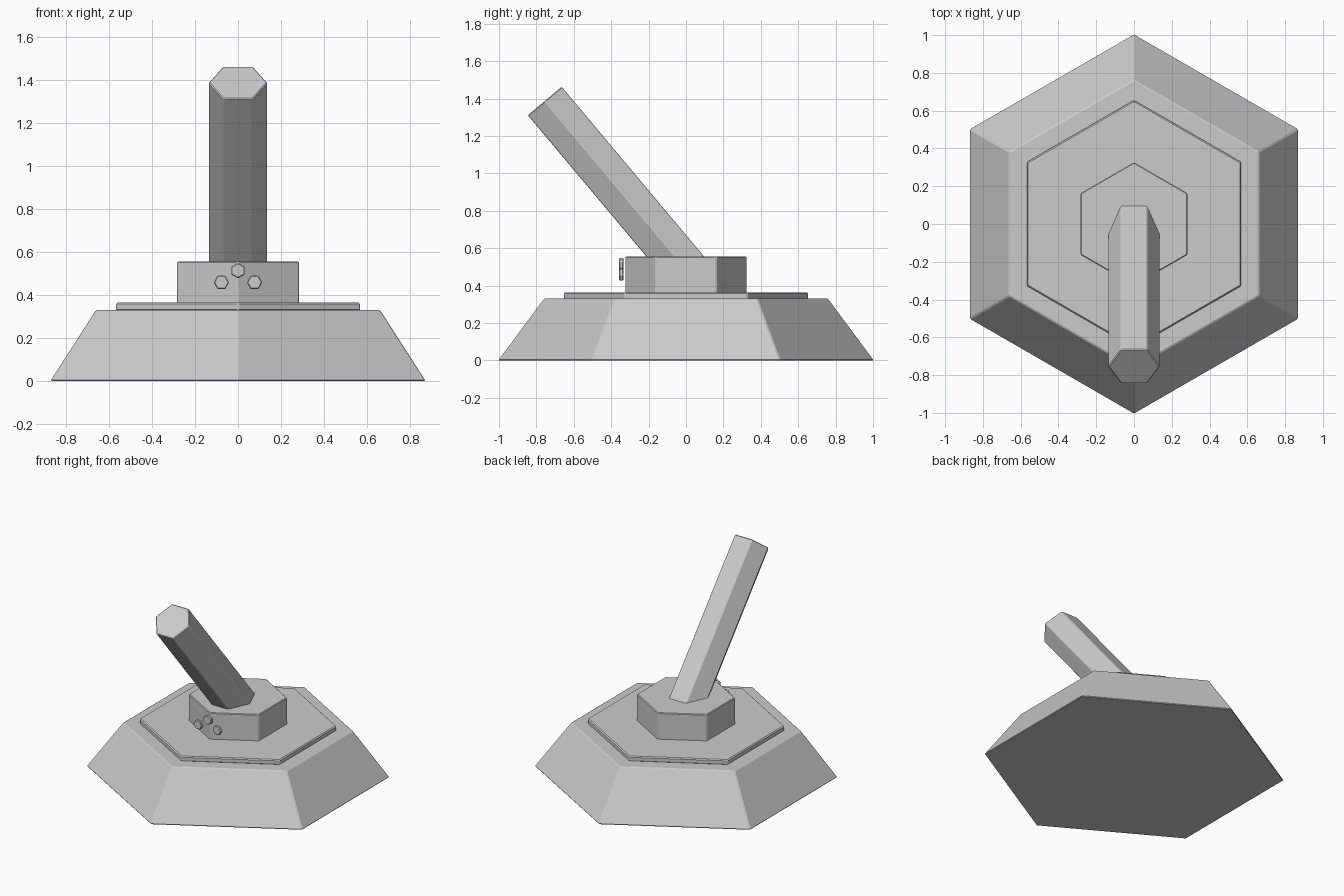
import bpy, bmesh, math

if "Cube" in bpy.data.objects:
    bpy.data.objects.remove(bpy.data.objects["Cube"])


def hex_part(name, r0, r1, z0, z1, bevel, start=90, loc=(0, 0, 0), tilt=0):
    """Six-sided prism or frustum with a small chamfer; first corner at angle 'start'."""
    bm = bmesh.new()
    rings = []
    for r, z in ((r0, z0), (r1, z1)):
        rings.append([bm.verts.new((r * math.cos(math.radians(start + 60 * i)),
                                    r * math.sin(math.radians(start + 60 * i)), z))
                      for i in range(6)])
    low, top = rings
    bm.faces.new(low[::-1])
    bm.faces.new(top)
    for i in range(6):
        j = (i + 1) % 6
        bm.faces.new((low[i], low[j], top[j], top[i]))
    bmesh.ops.bevel(bm, geom=bm.edges[:], offset=bevel, segments=1,
                    affect='EDGES', clamp_overlap=True)
    # restore the full radius lost to the chamfer
    k = max(r0, r1) / max(v.co.xy.length for v in bm.verts)
    bmesh.ops.scale(bm, vec=(k, k, 1), verts=bm.verts[:])
    bmesh.ops.recalc_face_normals(bm, faces=bm.faces[:])
    mesh = bpy.data.meshes.new(name)
    bm.to_mesh(mesh)
    bm.free()
    obj = bpy.data.objects.new(name, mesh)
    obj.location = loc
    obj.rotation_euler = (math.radians(tilt), 0, 0)
    bpy.context.collection.objects.link(obj)
    return obj


# stacked hexagonal body
hex_part("base", 1.0, 0.757, 0, 0.33, 0.006)
hex_part("deck_plate", 0.652, 0.652, 0.325, 0.364, 0.007)
hex_part("turret", 0.324, 0.324, 0.355, 0.556, 0.005)

# barrel leaning forward, flat side up
hex_part("barrel", 0.134, 0.134, 0, 1.2, 0.005, start=0,
         loc=(0, 0.016, 0.468), tilt=40)

# three bolt heads in front of the turret
for i, (x, z, start) in enumerate(((0, 0.513, 90), (-0.077, 0.458, 0), (0.077, 0.458, 0))):
    hex_part(f"bolt_{i + 1}", 0.034, 0.034, 0, 0.022, 0.004, start=start,
             loc=(x, -0.335, z), tilt=90)
